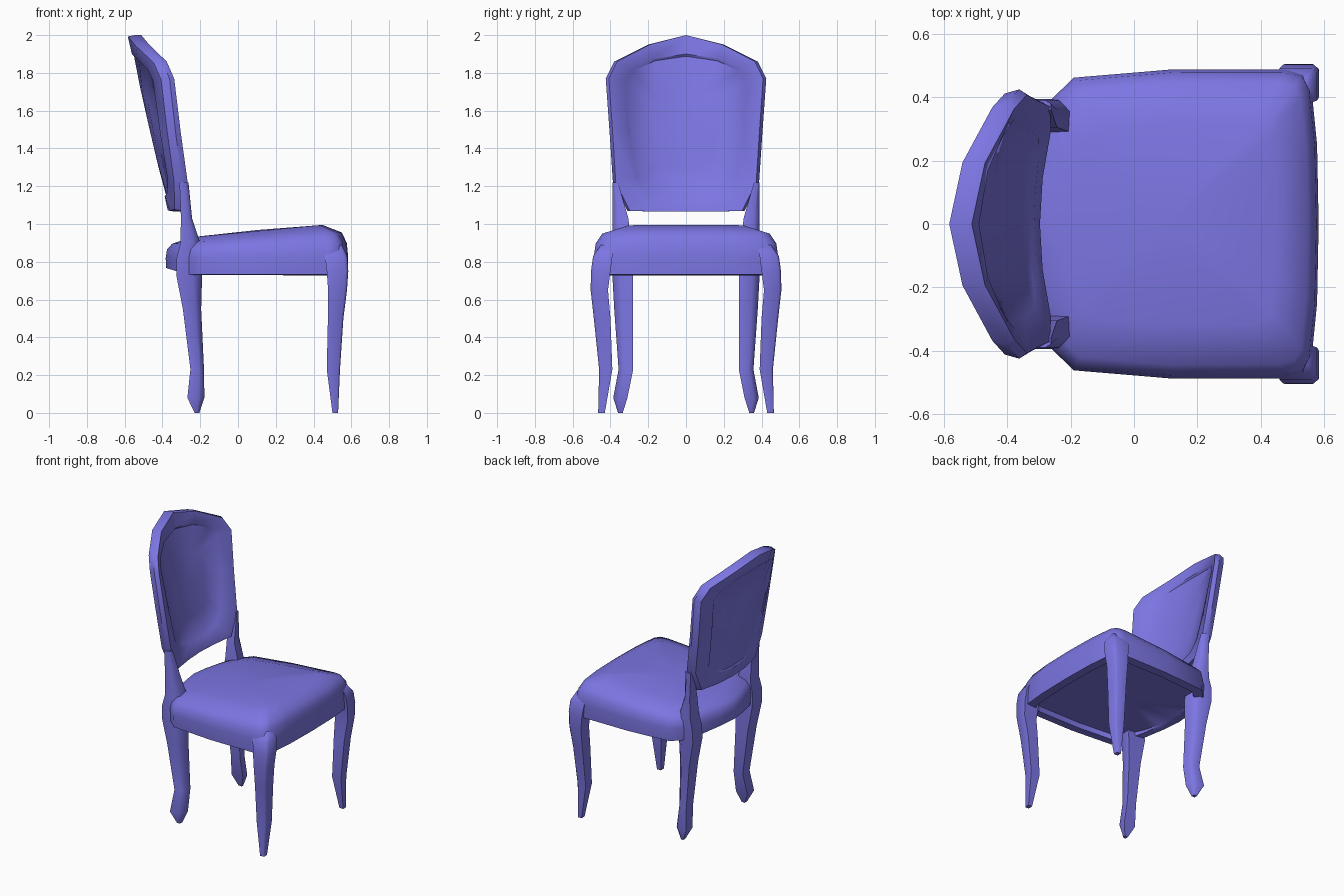
import bpy, bmesh, math

if "Cube" in bpy.data.objects:
    bpy.data.objects.remove(bpy.data.objects["Cube"])

mat = bpy.data.materials.new("periwinkle blue")
mat.diffuse_color = (0.20, 0.18, 0.76, 1)
mat.use_nodes = True
mat.node_tree.nodes["Principled BSDF"].inputs["Base Color"].default_value = mat.diffuse_color


def closed(half):
    """Mirror a half outline (first and last points lie on the axis y = 0)."""
    return half + [(a, -b) for a, b in half[-2:0:-1]]


def loft(name, rings, angle, caps=True):
    """Skin a list of equal-length rings; a one-point ring closes to a tip."""
    bm = bmesh.new()
    vs = [[bm.verts.new(p) for p in r] for r in rings]
    for a, b in zip(vs, vs[1:]):
        n = max(len(a), len(b))
        for i in range(n):
            j = (i + 1) % n
            if len(b) == 1:
                bm.faces.new((a[i], a[j], b[0]))
            elif len(a) == 1:
                bm.faces.new((a[0], b[j], b[i]))
            else:
                bm.faces.new((a[i], a[j], b[j], b[i]))
    if caps:
        for r in (vs[0], vs[-1]):
            if len(r) > 2:
                bm.faces.new(r)
    bmesh.ops.recalc_face_normals(bm, faces=bm.faces)
    me = bpy.data.meshes.new(name)
    bm.to_mesh(me)
    bm.free()
    me.materials.append(mat)
    ob = bpy.data.objects.new(name, me)
    bpy.context.collection.objects.link(ob)
    bpy.ops.object.select_all(action='DESELECT')
    ob.select_set(True)
    bpy.context.view_layer.objects.active = ob
    bpy.ops.object.shade_smooth_by_angle(angle=math.radians(angle))
    return ob


# Seat: rail with recessed underside, domed cushion sloping up to the front
plan = closed([(0.583, 0), (0.578, 0.25), (0.56, 0.43), (0.535, 0.475),
               (0.48, 0.488), (0.12, 0.488), (-0.19, 0.462), (-0.265, 0.39),
               (-0.325, 0.26), (-0.365, 0.12), (-0.383, 0)])


def seat_ring(sx, sy, z_back, z_front, lift=0.0):
    """Scaled plan with a sloping height; lift raises the bowed rear rail."""
    out = []
    for x, y in plan:
        t = (x + 0.383) / 0.966
        z = z_back + (z_front - z_back) * t + lift * max(0, 1 - t / 0.12)
        out.append((0.1 + (x - 0.1) * sx, y * sy, z))
    return out


loft("seat", [[(0.1, 0, 0.765)],
              seat_ring(0.87, 0.86, 0.765, 0.765),
              seat_ring(0.88, 0.87, 0.73, 0.728, 0.035),
              seat_ring(0.995, 0.99, 0.732, 0.732, 0.035),
              seat_ring(1.0, 1.0, 0.82, 0.83),
              seat_ring(0.985, 0.98, 0.865, 0.90),
              seat_ring(0.93, 0.91, 0.895, 0.955),
              seat_ring(0.72, 0.65, 0.93, 0.995),
              [(0.1, 0, 0.968)]], 60)

# Legs: sections (z, x0, x1, y0, y1) with the outer front corner cut,
# the rear ones run up into the back
front_leg = [(0, .50, .53, .43, .465), (.23, .47, .54, .39, .46),
             (.50, .476, .558, .40, .488), (.65, .477, .577, .413, .505),
             (.75, .470, .584, .40, .503), (.83, .46, .578, .39, .492),
             (.89, .47, .55, .38, .45)]
back_leg = [(0, -.23, -.205, .335, .36), (.08, -.268, -.178, .31, .385),
            (.23, -.252, -.18, .28, .357), (.55, -.292, -.195, .28, .38),
            (.73, -.327, -.19, .28, .39), (.82, -.325, -.20, .285, .395),
            (.90, -.305, -.20, .29, .39), (1.03, -.302, -.243, .305, .39),
            (1.22, -.31, -.262, .36, .39)]


def leg_section(z, x0, x1, y0, y1, side, cut):
    xc, yc = x1 - (x1 - x0) * cut, y1 - (y1 - y0) * cut
    return [(x, side * y, z) for x, y in
            ((x0, y0), (x1, y0), (x1, yc), (xc, y1), (x0, y1))]


for name, sections, cut in (("front_leg", front_leg, .14),
                            ("back_leg", back_leg, .35)):
    for label, side in (("left", 1), ("right", -1)):
        loft(f"{name}_{label}",
             [leg_section(*s, side, cut) for s in sections], 60)

# Backrest: bowed frame with an inset upholstered panel on both faces
outer = closed([(2.0, 0), (1.95, .20), (1.86, .38), (1.77, .425), (1.49, .405),
                (1.22, .387), (1.07, .31), (1.065, .15), (1.065, 0)])
inner = closed([(1.90, 0), (1.875, .17), (1.82, .29), (1.76, .33), (1.49, .30),
                (1.24, .275), (1.165, .20), (1.148, .10), (1.145, 0)])


def bow(y, z):
    h = z - 1.1
    return -0.23 - 0.15 * h - (0.075 + 0.08 * h) * (1 - (y / 0.42) ** 2)


def back_ring(outline, offset, sy=1.0, sz=1.0, zc=1.5):
    out = []
    for z, y in outline:
        z, y = zc + (z - zc) * sz, y * sy
        out.append((bow(y, z) + offset, y, z))
    return out


loft("backrest", [[(bow(0, 1.5) - 0.005, 0, 1.5)],
                  back_ring(inner, -0.006, 0.55, 0.55),
                  back_ring(inner, -0.012, 0.97, 0.97),
                  back_ring(inner, 0),
                  back_ring(outer, 0, 0.96),
                  back_ring(outer, -0.035),
                  back_ring(outer, -0.073, 0.97, 0.985),
                  back_ring(inner, -0.073),
                  back_ring(inner, -0.064, 0.97, 0.97),
                  back_ring(inner, -0.070, 0.55, 0.55),
                  [(bow(0, 1.5) - 0.071, 0, 1.5)]], 45)
